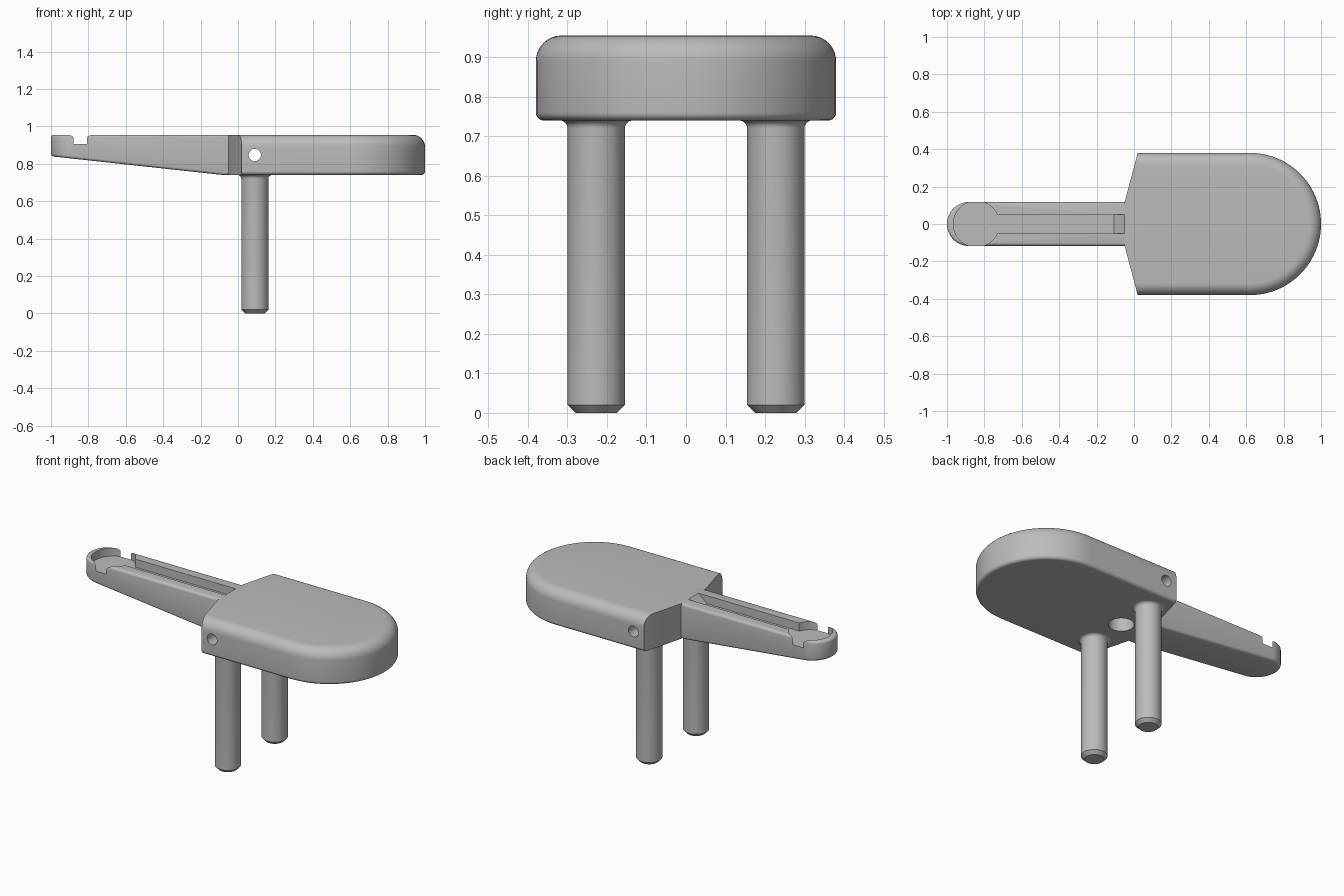
import bpy, bmesh, math
from mathutils import Vector

if "Cube" in bpy.data.objects:
    bpy.data.objects.remove(bpy.data.objects["Cube"], do_unlink=True)

grey = bpy.data.materials.new("plain grey")
grey.use_nodes = True
COLOUR = (0.5, 0.5, 0.5, 1)
grey.diffuse_color = COLOUR
grey.node_tree.nodes["Principled BSDF"].inputs["Base Color"].default_value = COLOUR

TOP, BOTTOM = 0.955, 0.74
ARM_HALF, BODY_HALF = 0.1175, 0.38
LEG_X, LEG_Y, LEG_R = 0.09, 0.227, 0.0725


def arc(cx, cy, r, start, end, n):
    """Points along an arc, angles in degrees."""
    angles = [math.radians(start + (end - start) * i / n) for i in range(n + 1)]
    return [(cx + r * math.cos(a), cy + r * math.sin(a)) for a in angles]


def loft(name, rings):
    """Closed solid through rings of equal length."""
    bm = bmesh.new()
    loops = [[bm.verts.new(p) for p in ring] for ring in rings]
    for a, b in zip(loops, loops[1:]):
        for i in range(len(a)):
            j = (i + 1) % len(a)
            bm.faces.new((a[i], a[j], b[j], b[i]))
    bm.faces.new(loops[0][::-1])
    bm.faces.new(loops[-1])
    bmesh.ops.remove_doubles(bm, verts=bm.verts, dist=1e-5)
    bmesh.ops.recalc_face_normals(bm, faces=bm.faces)
    mesh = bpy.data.meshes.new(name)
    bm.to_mesh(mesh)
    bm.free()
    mesh.materials.append(grey)
    ob = bpy.data.objects.new(name, mesh)
    bpy.context.collection.objects.link(ob)
    return ob


def prism(name, outline, z0, z1):
    return loft(name, [[(x, y, z) for x, y in outline] for z in (z0, z1)])


def finish(ob, cutters=()):
    """Cut, apply all modifiers and shade smooth with sharp edges kept."""
    for c in cutters:
        c.hide_render = True
        mod = ob.modifiers.new("cut", 'BOOLEAN')
        mod.operation, mod.solver, mod.object = 'DIFFERENCE', 'EXACT', c
    bpy.ops.object.select_all(action='DESELECT')
    ob.select_set(True)
    bpy.context.view_layer.objects.active = ob
    for mod in list(ob.modifiers):
        bpy.ops.object.modifier_apply(modifier=mod.name)
    bpy.ops.object.shade_smooth_by_angle(angle=math.radians(30))
    for c in cutters:
        bpy.data.objects.remove(c, do_unlink=True)


# Rounded body: straight slanted shoulders, half-round end, filleted rims
def body_ring(z, inset):
    w = BODY_HALF - inset
    corner = 0.02 - inset * 0.27
    pts = [(-0.05, -ARM_HALF), (corner, -w)]
    pts += arc(0.62, 0, w, -90, 90, 48)
    pts += [(corner, w), (-0.05, ARM_HALF)]
    return [(x, y, z) for x, y in pts]


rings = []
for centre, r, start, end in ((BOTTOM + 0.02, 0.02, -90, 0), (TOP - 0.065, 0.065, 0, 90)):
    for dx, z in arc(0, centre, r, start, end, 8):
        rings.append(body_ring(z, r - dx))
body = loft("body", rings)

blind_hole = prism("blind_hole_cutter", arc(LEG_X, 0, 0.07, 0, 352.5, 47), 0.6, 0.9)
cross_hole = loft("cross_hole_cutter", [
    [(x, y, z) for x, z in arc(LEG_X, 0.847, 0.033, 0, 348.75, 31)] for y in (-1, 1)])
finish(body, [blind_hole, cross_hole])

# Tapering arm with a rounded tip, running a little way into the body
arm = prism("arm", [(0, ARM_HALF)] + arc(ARM_HALF - 1, 0, ARM_HALF, 90, 270, 32)
            + [(0, -ARM_HALF)], BOTTOM, TOP)
bm = bmesh.new()
bm.from_mesh(arm.data)
cut = bmesh.ops.bisect_plane(bm, geom=bm.verts[:] + bm.edges[:] + bm.faces[:],
                             plane_co=Vector((-0.08, 0, BOTTOM)),
                             plane_no=Vector((-0.1, 0, -0.92)), clear_outer=True)
rim = [e for e in cut["geom_cut"] if isinstance(e, bmesh.types.BMEdge)]
bmesh.ops.holes_fill(bm, edges=[e for e in bm.edges if e.is_boundary], sides=0)
bmesh.ops.recalc_face_normals(bm, faces=bm.faces)
bm.to_mesh(arm.data)
bm.free()
bevel = arm.modifiers.new("soft edges", 'BEVEL')
bevel.width, bevel.segments = 0.015, 4
bevel.limit_method, bevel.angle_limit = 'ANGLE', math.radians(50)

# Round seat breaking through the arm sides, and a slot ending in a ramp
FLOOR = 0.905
seat = prism("seat_cutter", arc(-0.843, 0, 0.123, 0, 354.375, 63), FLOOR, 1.1)
slot_side = [(-0.85, FLOOR), (-0.108, FLOOR), (-0.05, TOP), (-0.05, 1.05), (-0.85, 1.05)]
slot = loft("slot_cutter", [[(x, y, z) for x, z in slot_side] for y in (-0.05, 0.05)])
finish(arm, [seat, slot])

# Two round legs, chamfered at the foot and flared into the body
leg_profile = [(LEG_R - 0.02, 0), (LEG_R, 0.02)]
leg_profile += [(LEG_R + 0.02 + dx, z)
                for dx, z in arc(0, BOTTOM - 0.02, 0.02, 180, 90, 6)]
for name, side in (("left_side_leg", 1), ("right_side_leg", -1)):
    leg = loft(name, [[(x, y, z) for x, y in arc(LEG_X, side * LEG_Y, r, 0, 352.5, 47)]
                      for r, z in leg_profile])
    finish(leg)
